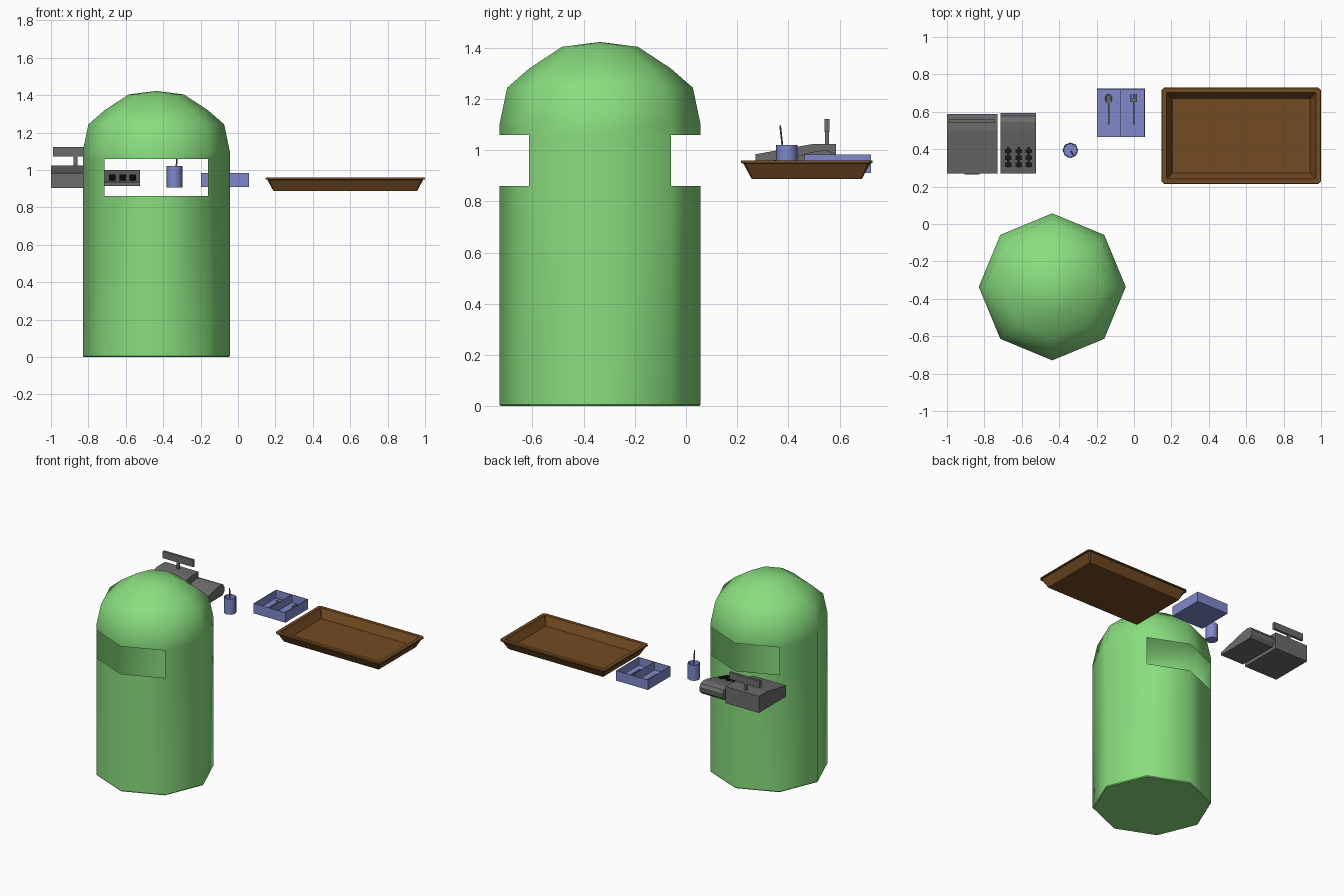
import bpy, bmesh, math
from mathutils import Vector

if "Cube" in bpy.data.objects:
    bpy.data.objects.remove(bpy.data.objects["Cube"])


def mat(name, rgb):
    m = bpy.data.materials.new(name)
    m.diffuse_color = (*rgb, 1)
    m.use_nodes = True
    m.node_tree.nodes["Principled BSDF"].inputs["Base Color"].default_value = m.diffuse_color
    return m


GREEN = mat("green", (0.25, 0.73, 0.21))
BLUE = mat("blue", (0.21, 0.25, 0.60))
BROWN = mat("brown", (0.17, 0.07, 0.016))
GREY = mat("grey", (0.15, 0.15, 0.15))
BLACK = mat("black", (0.012, 0.012, 0.012))


def finish(bm, name, material, fix=True):
    if fix:
        bmesh.ops.recalc_face_normals(bm, faces=bm.faces)
    me = bpy.data.meshes.new(name)
    bm.to_mesh(me)
    bm.free()
    me.materials.append(material)
    ob = bpy.data.objects.new(name, me)
    bpy.context.collection.objects.link(ob)
    return ob


def loft(name, rings, material, cap_start=True, cap_end=True):
    """Skin a list of equal-length point loops."""
    bm = bmesh.new()
    vs = [[bm.verts.new(p) for p in r] for r in rings]
    n = len(rings[0])
    for a, b in zip(vs, vs[1:]):
        for i in range(n):
            j = (i + 1) % n
            bm.faces.new((a[i], a[j], b[j], b[i]))
    if cap_start:
        bm.faces.new(vs[0][::-1])
    if cap_end:
        bm.faces.new(vs[-1])
    return finish(bm, name, material)


def box(name, x0, x1, y0, y1, z0, z1, material):
    r = [(x0, y0), (x1, y0), (x1, y1), (x0, y1)]
    return loft(name, [[(x, y, z) for x, y in r] for z in (z0, z1)], material)


def side_profile(name, x0, x1, pts, material):
    return loft(name, [[(x, y, z) for y, z in pts] for x in (x0, x1)], material)


def ngon(cx, cy, r, z, n=8):
    return [(cx + r * math.cos(2 * math.pi * i / n),
             cy + r * math.sin(2 * math.pi * i / n), z) for i in range(n)]


# Domed bin: octagonal shell, front and back slots left open
def bin_shell():
    cx, cy, n = -0.437, -0.336, 8
    prof = [(0.388, 0), (0.393, 0.006), (0.393, 0.86), (0.393, 1.06),
            (0.393, 1.10), (0.363, 1.244), (0.276, 1.32), (0.148, 1.404)]
    bm = bmesh.new()
    rings = [[bm.verts.new(p) for p in ngon(cx, cy, r, z)] for r, z in prof]
    for k, (a, b) in enumerate(zip(rings, rings[1:])):
        for i in range(n):
            if k == 2 and i in (1, 2, 5, 6):
                continue
            j = (i + 1) % n
            bm.faces.new((a[i], a[j], b[j], b[i])).smooth = k > 0
    top = bm.verts.new((cx, cy, 1.423))
    for i in range(n):
        bm.faces.new((rings[-1][i], rings[-1][(i + 1) % n], top)).smooth = True
    bm.faces.new(rings[0][::-1])
    finish(bm, "bin_shell", GREEN, fix=False)


bin_shell()


# Serving tray: chamfered rectangle rings, outside then inside
def tray_ring(inset, z, c):
    x0, x1, y0, y1 = 0.147 + inset, 1.0 - inset, 0.214 + inset, 0.73 - inset
    return [(x0 + c, y0, z), (x1 - c, y0, z), (x1, y0 + c, z), (x1, y1 - c, z),
            (x1 - c, y1, z), (x0 + c, y1, z), (x0, y1 - c, z), (x0, y0 + c, z)]


loft("serving_tray", [tray_ring(0.043, 0.887, 0.003), tray_ring(0.01, 0.948, 0.01),
                      tray_ring(0, 0.950, 0.014), tray_ring(0.002, 0.960, 0.014),
                      tray_ring(0.027, 0.960, 0.005), tray_ring(0.034, 0.945, 0.004),
                      tray_ring(0.058, 0.900, 0.003)], BROWN)

# Cutlery box: hollow tub and divider
X0, X1, Y0, Y1 = -0.199, 0.058, 0.464, 0.724


def tub_ring(i, z):
    return [(X0 + i, Y0 + i, z), (X1 - i, Y0 + i, z),
            (X1 - i, Y1 - i, z), (X0 + i, Y1 - i, z)]


loft("cutlery_box", [tub_ring(0, 0.910), tub_ring(0, 0.983),
                     tub_ring(0.004, 0.983), tub_ring(0.004, 0.925)], BLUE)
box("cutlery_divider", -0.073, -0.069, Y0 + 0.004, Y1 - 0.004, 0.92, 0.983, BLUE)

# Spoon and fork lying in the compartments
box("spoon_handle", -0.140, -0.132, 0.533, 0.65, 0.930, 0.937, GREY)
spoon = [[(-0.136 + s * 0.019 * math.cos(a), 0.67 + s * 0.027 * math.sin(a), z)
          for a in [2 * math.pi * i / 10 for i in range(10)]]
         for s, z in ((0.7, 0.928), (1, 0.940), (0.6, 0.934))]
loft("spoon_bowl", spoon, GREY)
box("fork_handle", -0.006, 0.002, 0.533, 0.66, 0.930, 0.937, GREY)
box("fork_base", -0.020, 0.016, 0.652, 0.670, 0.930, 0.938, GREY)
for i in range(3):
    x = -0.020 + i * 0.0145
    box(f"fork_tine_{i + 1}", x, x + 0.007, 0.668, 0.695, 0.930, 0.938, GREY)

# Open cup with a stirring stick
C = (-0.340, 0.394)
cup = loft("cup", [ngon(*C, 0.042, 0.907), ngon(*C, 0.042, 1.021),
                   ngon(*C, 0.038, 1.021), ngon(*C, 0.036, 0.93)], BLUE)
for f in cup.data.polygons:
    f.use_smooth = abs(f.normal.z) < 0.5
cup.data.set_sharp_from_angle(angle=math.radians(50))
loft("stirring_stick", [ngon(-0.335, 0.386, 0.004, 0.93, 6),
                        ngon(-0.325, 0.368, 0.004, 1.097, 6)], GREY)

# Cash register: sloped body, drawer handle, post and display
side_profile("register_body", -1.0, -0.730,
             [(0.271, 0.904), (0.587, 0.904), (0.587, 1.025), (0.50, 1.025),
              (0.271, 0.984)], GREY)
box("drawer_handle", -0.906, -0.826, 0.264, 0.273, 0.935, 0.950, GREY)
box("display_post", -0.880, -0.858, 0.544, 0.558, 1.02, 1.08, GREY)
box("register_display", -0.988, -0.742, 0.542, 0.560, 1.072, 1.122, GREY)

# Keypad unit: wedge with rounded back
side_profile("keypad_body", -0.713, -0.523,
             [(0.271, 0.914), (0.271, 0.935), (0.50, 0.994), (0.545, 1.0),
              (0.578, 0.990), (0.593, 0.965), (0.590, 0.937), (0.570, 0.914)], GREY)


# Black keys: three columns with a spine, following the slope
def slope_plate(name, x, w, y0, y1, h):
    def top(y):
        return 0.935 + (y - 0.271) * 0.2576
    side_profile(name, x - w / 2, x + w / 2,
                 [(y0, top(y0) - 0.003), (y1, top(y1) - 0.003),
                  (y1, top(y1) + h), (y0, top(y0) + h)], BLACK)


for c, x in enumerate((-0.672, -0.617, -0.562)):
    slope_plate(f"key_spine_{c + 1}", x, 0.014, 0.302, 0.412, 0.005)
    for r in range(3):
        y = 0.305 + r * 0.037
        slope_plate(f"key_{c + 1}_{r + 1}", x, 0.034, y, y + 0.023, 0.007)
